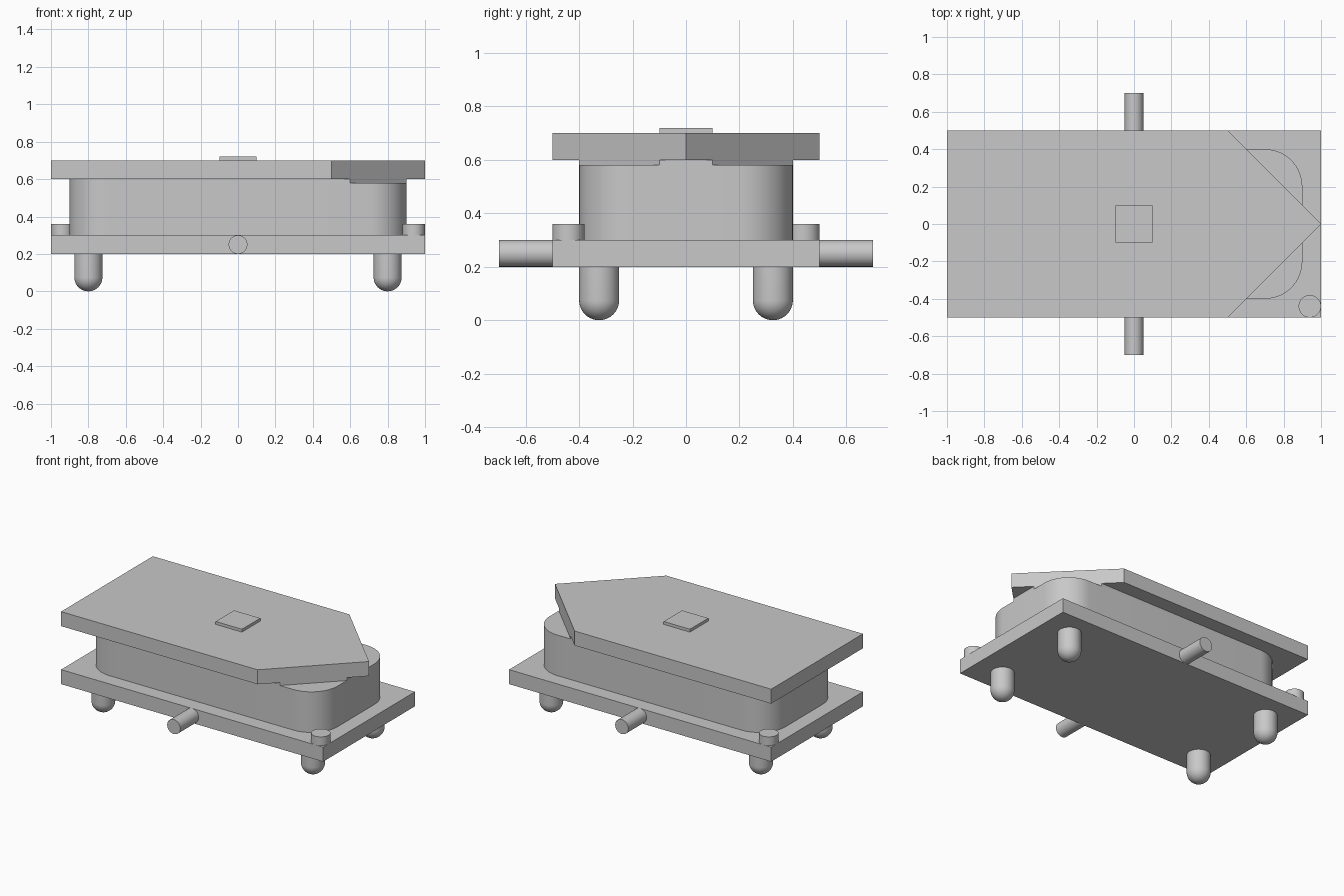
import bpy
import bmesh
from math import cos, sin, pi, radians
from mathutils import Matrix, Vector

cube = bpy.data.objects.get("Cube")
if cube:
    bpy.data.objects.remove(cube, do_unlink=True)

# Single grey material
grey = bpy.data.materials.new("plain_grey")
grey.use_nodes = True
colour = (0.58, 0.58, 0.58, 1)
grey.diffuse_color = colour
grey.node_tree.nodes["Principled BSDF"].inputs["Base Color"].default_value = colour


def finish(name, bm, location=(0, 0, 0)):
    bmesh.ops.recalc_face_normals(bm, faces=bm.faces)
    mesh = bpy.data.meshes.new(name)
    bm.to_mesh(mesh)
    bm.free()
    mesh.materials.append(grey)
    obj = bpy.data.objects.new(name, mesh)
    obj.location = location
    bpy.context.collection.objects.link(obj)
    bpy.ops.object.select_all(action="DESELECT")
    obj.select_set(True)
    bpy.context.view_layer.objects.active = obj
    bpy.ops.object.shade_smooth_by_angle(angle=radians(30))
    return obj


def prism(name, outline, bottom, top):
    """Extrude a flat outline between two heights."""
    bm = bmesh.new()
    face = bm.faces.new([bm.verts.new((x, y, bottom)) for x, y in outline])
    result = bmesh.ops.extrude_face_region(bm, geom=[face])
    verts = [v for v in result["geom"] if isinstance(v, bmesh.types.BMVert)]
    bmesh.ops.translate(bm, verts=verts, vec=(0, 0, top - bottom))
    return finish(name, bm)


def rectangle(half_x, half_y):
    return [(-half_x, -half_y), (half_x, -half_y), (half_x, half_y), (-half_x, half_y)]


def corner(sx, sy, start, half_x=0.9, half_y=0.4, radius=0.2, steps=16):
    """Quarter arc for one corner of the body outline."""
    cx, cy = sx * (half_x - radius), sy * (half_y - radius)
    angles = [start + pi / 2 * i / steps for i in range(steps + 1)]
    return [(cx + radius * cos(a), cy + radius * sin(a)) for a in angles]


def cylinder(name, radius, depth, location, along_y=False):
    bm = bmesh.new()
    turn = Matrix.Rotation(pi / 2, 4, "X") if along_y else Matrix()
    bmesh.ops.create_cone(bm, cap_ends=True, segments=48, radius1=radius,
                          radius2=radius, depth=depth, matrix=turn)
    return finish(name, bm, location)


def foot(name, x, y, radius=0.075, height=0.2, steps=10):
    """Round-ended peg, spun from its profile."""
    bm = bmesh.new()
    points = [(radius * sin(pi / 2 * i / steps), radius * (1 - cos(pi / 2 * i / steps)))
              for i in range(steps + 1)] + [(radius, height), (0, height)]
    verts = [bm.verts.new((r, 0, z)) for r, z in points]
    edges = [bm.edges.new(pair) for pair in zip(verts, verts[1:])]
    bmesh.ops.spin(bm, geom=verts + edges, cent=(0, 0, 0), axis=Vector((0, 0, 1)),
                   angle=2 * pi, steps=40)
    bmesh.ops.remove_doubles(bm, verts=bm.verts, dist=0.0001)
    return finish(name, bm, (x, y, 0))


# Base plate and rounded body
prism("base_plate", rectangle(1, 0.5), 0.2, 0.3)
back_end = corner(-1, 1, pi / 2) + corner(-1, -1, pi)
front_end = corner(1, -1, -pi / 2) + corner(1, 1, 0)
prism("body", back_end + front_end, 0.3, 0.58)

# Raised step of the body, trimmed to the pointed lid
prism("body_step", back_end + [(0.6, -0.4), (0.9, -0.1), (0.9, 0.1), (0.6, 0.4)], 0.58, 0.6)

# Pointed lid with a small square pad
prism("lid", [(-1, -0.5), (0.5, -0.5), (1, 0), (0.5, 0.5), (-1, 0.5)], 0.6, 0.7)
prism("lid_pad", rectangle(0.1, 0.1), 0.7, 0.72)

# Feet, side pins and the two diagonal corner knobs
for side, s in (("left", 1), ("right", -1)):
    for end, e in (("front", -1), ("back", 1)):
        foot(f"{end}_{side}_foot", 0.8 * s, 0.325 * e)
    cylinder(f"{side}_corner_knob", 0.06, 0.06, (0.94 * s, -0.44 * s, 0.33))
for end, e in (("front", -1), ("back", 1)):
    cylinder(f"{end}_pin", 0.05, 0.2, (0, 0.6 * e, 0.25), along_y=True)
